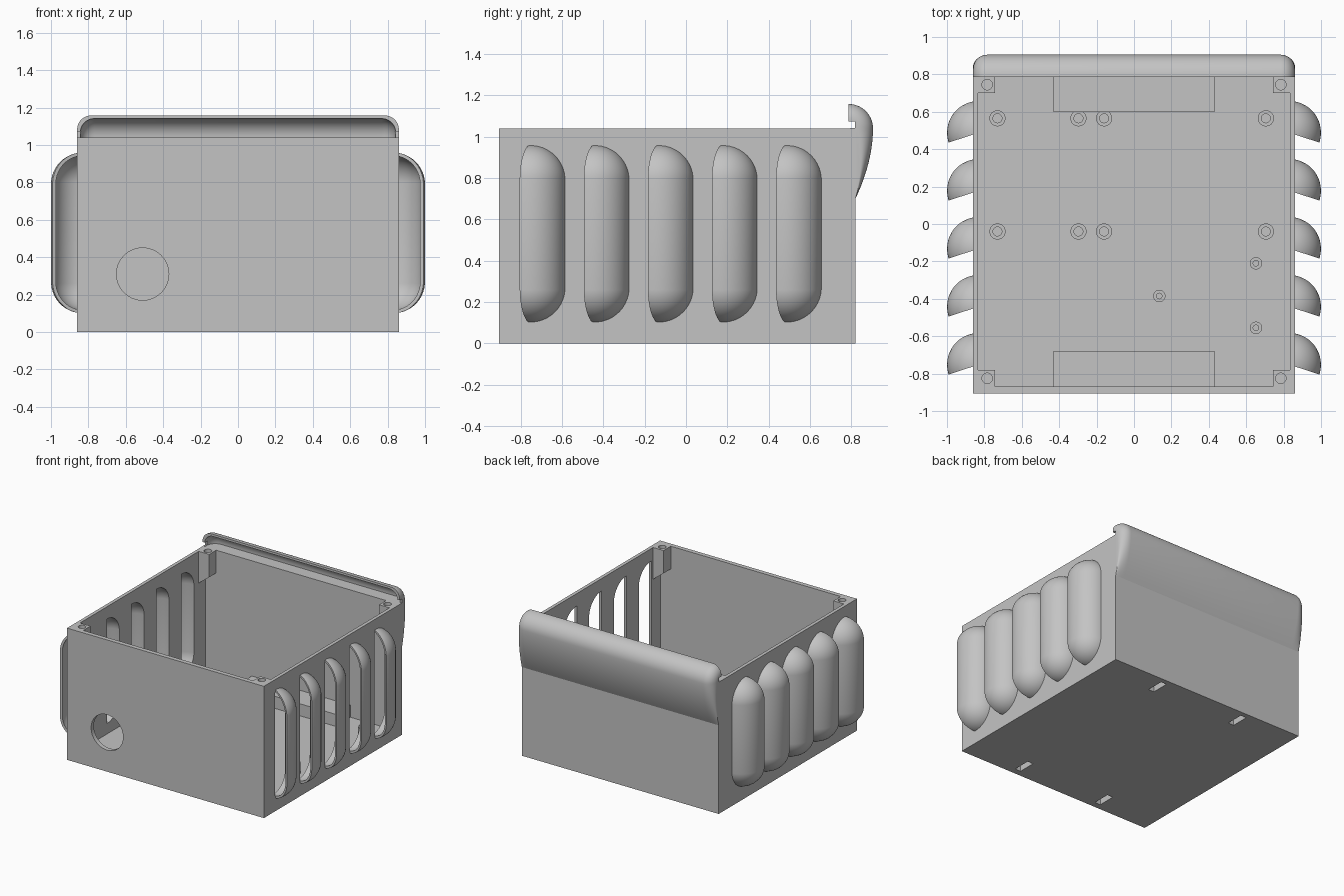
import bpy, bmesh, math
from mathutils import Vector

if "Cube" in bpy.data.objects:
    bpy.data.objects.remove(bpy.data.objects["Cube"])

grey = bpy.data.materials.new("light_grey_plastic")
grey.use_nodes = True
colour = (0.55, 0.55, 0.55, 1)
grey.diffuse_color = colour
grey.node_tree.nodes["Principled BSDF"].inputs["Base Color"].default_value = colour


# ---- helpers ----
def finish(bm, name):
    bmesh.ops.recalc_face_normals(bm, faces=bm.faces)
    mesh = bpy.data.meshes.new(name)
    bm.to_mesh(mesh)
    bm.free()
    mesh.materials.append(grey)
    ob = bpy.data.objects.new(name, mesh)
    bpy.context.collection.objects.link(ob)
    return ob


def box(bm, lo, hi):
    verts = bmesh.ops.create_cube(bm, size=1)["verts"]
    for v in verts:
        v.co = Vector([lo[i] if v.co[i] < 0 else hi[i] for i in range(3)])
    return verts


def cylinder(bm, x, y, r, z0, z1):
    verts = bmesh.ops.create_cone(bm, cap_ends=True, segments=32, radius1=r,
                                  radius2=r, depth=z1 - z0)["verts"]
    bmesh.ops.translate(bm, verts=verts, vec=(x, y, (z0 + z1) / 2))
    return verts


def combine(target, tool, operation):
    mod = target.modifiers.new(operation.lower(), "BOOLEAN")
    mod.operation, mod.solver, mod.object = operation, "EXACT", tool
    bpy.ops.object.select_all(action="DESELECT")
    bpy.context.view_layer.objects.active = target
    target.select_set(True)
    bpy.ops.object.modifier_apply(modifier=mod.name)
    bpy.data.objects.remove(tool)


def smooth(ob):
    bpy.ops.object.select_all(action="DESELECT")
    bpy.context.view_layer.objects.active = ob
    ob.select_set(True)
    bpy.ops.object.shade_smooth_by_angle(angle=math.radians(30))


HALF, WALL_X, FRONT, BACK, TOP, FLOOR = 0.86, 0.833, -0.905, 0.82, 1.04, 0.035
IN_FRONT, IN_BACK = -0.87, 0.787

# ---- case body: open box ----
bm = bmesh.new()
box(bm, (-HALF, FRONT, 0), (HALF, BACK, TOP))
case = finish(bm, "case_body")
bm = bmesh.new()
box(bm, (-WALL_X, IN_FRONT, FLOOR), (WALL_X, IN_BACK, TOP + 0.2))
combine(case, finish(bm, "cavity_cutter"), "DIFFERENCE")

# ---- corner screw posts with sloped undersides, and strap bridges ----
bm = bmesh.new()
for sx in (-1, 1):
    for y0, y1 in ((-0.89, -0.78), (0.70, 0.805)):
        for v in box(bm, (0.742, y0, 0.78), (0.845, y1, TOP)):
            if v.co.z < 0.8 and v.co.x < 0.8:
                v.co.z += 0.08
            v.co.x *= sx
for y0, y1 in ((-0.885, -0.68), (0.60, 0.80)):
    box(bm, (-0.43, y0, 0.02), (0.43, y1, 0.13))
combine(case, finish(bm, "posts"), "UNION")

# ---- screw holes, strap slots and round cable hole ----
bm = bmesh.new()
for sx in (-1, 1):
    for y in (-0.825, 0.745):
        cylinder(bm, sx * 0.785, y, 0.028, 0.90, 1.1)
    for y in (-0.785, 0.71):
        box(bm, (sx * 0.375 - 0.025, y - 0.07, -0.1), (sx * 0.375 + 0.025, y + 0.07, 0.10))
for v in cylinder(bm, 0, 0, 0.14, -0.1, 0.1):
    v.co = Vector((v.co.x - 0.51, v.co.z - 0.89, v.co.y + 0.31))
combine(case, finish(bm, "hole_cutter"), "DIFFERENCE")


# ---- side louvres: hollow half capsules opening towards the front ----
def half_capsules(name, r, lip, inner_x):
    bm = bmesh.new()
    for sx in (-1, 1):
        for i in range(5):
            part = bmesh.new()
            bmesh.ops.create_uvsphere(part, u_segments=48, v_segments=23, radius=r)
            for v in part.verts:
                v.co.z += math.copysign(0.26, v.co.z)
            for point, normal in (((0, -lip, 0), (0.31, 0.95, 0)), ((inner_x, 0, 0), (1, 0, 0))):
                geom = part.verts[:] + part.edges[:] + part.faces[:]
                res = bmesh.ops.bisect_plane(part, geom=geom, plane_co=point,
                                             plane_no=normal, clear_inner=True)
                rim = [e for e in res["geom_cut"] if isinstance(e, bmesh.types.BMEdge)]
                if rim:
                    bmesh.ops.contextual_create(part, geom=rim)
            for v in part.verts:
                v.co = Vector((sx * (v.co.x + 0.83), v.co.y + 0.488 - 0.31 * i, v.co.z + 0.53))
            bmesh.ops.recalc_face_normals(part, faces=part.faces)
            temp = bpy.data.meshes.new("temp")
            part.to_mesh(temp)
            part.free()
            bm.from_mesh(temp)
            bpy.data.meshes.remove(temp)
    return finish(bm, name)


combine(case, half_capsules("louvres", 0.17, 0, 0.016), "UNION")
combine(case, half_capsules("louvre_cutter", 0.152, 0.004, -0.05), "DIFFERENCE")
smooth(case)


# ---- rear hood: rounded lip along the back edge ----
def loft(name, half, corner, profile):
    bm = bmesh.new()
    steps = 10
    ends = []
    for k in range(steps + 1):
        a = math.pi / 2 * k / steps
        ends.append((half - corner * (1 - math.sin(a)), corner * (1 - math.cos(a))))
    # stations run from one rounded end to the other
    stations = [(-x, inset) for x, inset in reversed(ends)]
    stations = [(-(half - corner + corner * math.sin(math.pi / 2 * k / steps)),
                 corner * (1 - math.cos(math.pi / 2 * k / steps))) for k in range(steps, -1, -1)]
    stations += [(-x, inset) for x, inset in reversed(stations)]
    rings = [[bm.verts.new((x, y, z)) for y, z in profile(inset)] for x, inset in stations]
    for a, b in zip(rings, rings[1:]):
        for j in range(len(a)):
            n = (j + 1) % len(a)
            bm.faces.new((a[j], a[n], b[n], b[j]))
    bm.faces.new(rings[0])
    bm.faces.new(rings[-1])
    return finish(bm, name)


LIP = 0.787


def arc(r):
    return [(LIP + r * math.sin(math.pi / 2 * k / 14), TOP + r * math.cos(math.pi / 2 * k / 14))
            for k in range(15)]


def hood_outline(inset):
    points = [(0.81, 0.70), (0.81, 1.02), (LIP, 1.05)] + arc(0.118 - inset)
    for k in range(1, 13):
        t = k / 12
        y = 0.905 - 0.085 * t ** 1.9 - inset * (1 - t)
        points.append((max(y, 0.815), TOP - 0.34 * t))
    return points


def hollow_outline(inset):
    r = 0.101 - inset
    return [(0.76, TOP), (0.76, TOP + r)] + arc(r)


hood = loft("rear_hood", HALF, 0.075, hood_outline)
combine(hood, loft("hollow_cutter", 0.843, 0.075, hollow_outline), "DIFFERENCE")
bm = bmesh.new()
box(bm, (-1, 0.7, TOP + 0.001), (1, 0.818, 1.073))
combine(hood, finish(bm, "lid_gap_cutter"), "DIFFERENCE")
smooth(hood)


# ---- floor standoffs with blind screw holes ----
def standoff(name, x, y, outer, inner):
    bm = bmesh.new()
    cylinder(bm, x, y, outer, 0.02, 0.12)
    cap = max(bm.faces, key=lambda f: f.calc_center_median().z)
    bmesh.ops.inset_region(bm, faces=[cap], thickness=outer - inner, use_even_offset=True)
    cap = next(f for f in bm.faces if len(f.verts) > 4 and f.calc_center_median().z > 0.1)
    pit = bmesh.ops.extrude_face_region(bm, geom=[cap])["geom"]
    bmesh.ops.translate(bm, verts=[g for g in pit if isinstance(g, bmesh.types.BMVert)],
                        vec=(0, 0, -0.07))
    if cap.is_valid:
        bmesh.ops.delete(bm, geom=[cap], context="FACES_ONLY")
    smooth(finish(bm, name))


for x in (-0.73, -0.297, -0.16, 0.705):
    for y in (-0.04, 0.565):
        standoff("board_standoff", x, y, 0.043, 0.024)
for x, y in ((0.652, -0.21), (0.652, -0.555), (0.135, -0.385)):
    standoff("small_standoff", x, y, 0.033, 0.015)
